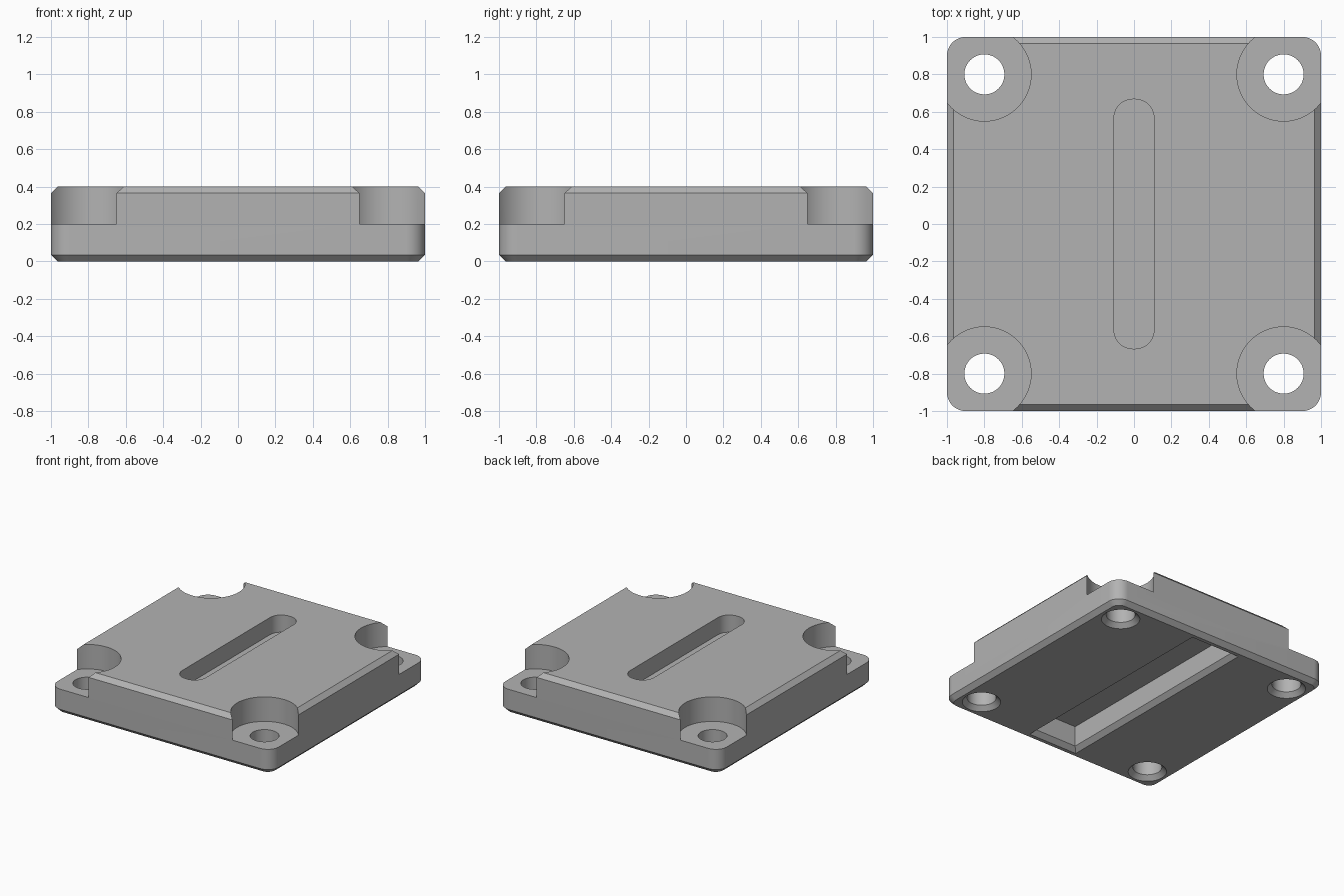
import bpy, math
from mathutils import Vector

if "Cube" in bpy.data.objects:
    bpy.data.objects.remove(bpy.data.objects["Cube"], do_unlink=True)

HEIGHT = 0.4
PAD_Z = 0.2        # height of the recessed corner pads
CHAMFER = 0.035
HOLE_POS = 0.8
STEPS = 12         # segments in each quarter turn


def rounded_outline(hx, hy, radius, grow=0.0):
    """Points of a rounded rectangle, offset outward by grow."""
    cx, cy, r = hx - radius, hy - radius, radius + grow
    points = []
    for quarter, (sx, sy) in enumerate([(1, 1), (-1, 1), (-1, -1), (1, -1)]):
        if radius == 0:
            points.append((sx * (hx + grow), sy * (hy + grow)))
            continue
        for i in range(STEPS + 1):
            a = (quarter + i / STEPS) * math.pi / 2
            points.append((sx * cx + r * math.cos(a), sy * cy + r * math.sin(a)))
    return points


def circle_outline(radius):
    n = STEPS * 4
    return [(radius * math.cos(math.tau * i / n), radius * math.sin(math.tau * i / n))
            for i in range(n)]


def loft(name, layers, centre=(0, 0)):
    """Closed solid through outlines stacked as (z, points)."""
    n = len(layers[0][1])
    verts = [Vector((x + centre[0], y + centre[1], z)) for z, pts in layers for x, y in pts]
    faces = [list(reversed(range(n))), list(range(len(verts) - n, len(verts)))]
    for k in range(len(layers) - 1):
        a = k * n
        faces += [[a + i, a + (i + 1) % n, a + n + (i + 1) % n, a + n + i] for i in range(n)]
    mesh = bpy.data.meshes.new(name)
    mesh.from_pydata(verts, [], faces)
    obj = bpy.data.objects.new(name, mesh)
    bpy.context.collection.objects.link(obj)
    return obj


def cut(target, cutter):
    """Subtract the cutter from the target and discard it."""
    cutter.hide_render = True
    mod = target.modifiers.new("cut", "BOOLEAN")
    mod.operation, mod.solver, mod.object = "DIFFERENCE", "EXACT", cutter
    bpy.context.view_layer.objects.active = target
    bpy.ops.object.modifier_apply(modifier=mod.name)
    bpy.data.objects.remove(cutter, do_unlink=True)


# Chamfered plate with rounded corners
plate = loft("mounting_plate", [
    (z, rounded_outline(1, 1, 0.1, grow))
    for z, grow in [(0, -CHAMFER), (CHAMFER, 0), (HEIGHT - CHAMFER, 0), (HEIGHT, -CHAMFER)]])

# Corner recesses and screw holes, countersunk underneath
hole_r = 0.107
for sx in (-1, 1):
    for sy in (-1, 1):
        centre = (sx * HOLE_POS, sy * HOLE_POS)
        # the far corner of the plate is cleared as well
        recess = loft("recess_cutter", [(z, circle_outline(0.25)) for z in (PAD_Z, 0.5)], centre)
        cut(plate, recess)
        hole = loft("hole_cutter", [
            (z, circle_outline(r)) for z, r in
            [(-CHAMFER, hole_r + 2 * CHAMFER), (CHAMFER, hole_r), (0.5, hole_r)]], centre)
        cut(plate, hole)

# Blind slot in the top
cut(plate, loft("slot_cutter", [
    (z, rounded_outline(0.107, 0.667, 0.1)) for z in (HEIGHT - 0.14, 0.5)]))

# Chamfered rectangular pocket underneath
cut(plate, loft("pocket_cutter", [
    (z, rounded_outline(0.187, 0.9, 0, grow))
    for z, grow in [(-CHAMFER, 2 * CHAMFER), (CHAMFER, 0), (PAD_Z, 0)]]))

# Plain grey finish
grey = bpy.data.materials.new("plain_grey")
grey.use_nodes = True
colour = (0.45, 0.45, 0.45, 1)
grey.diffuse_color = colour
grey.node_tree.nodes["Principled BSDF"].inputs["Base Color"].default_value = colour
plate.data.materials.clear()
plate.data.materials.append(grey)

bpy.ops.object.select_all(action="DESELECT")
plate.select_set(True)
bpy.context.view_layer.objects.active = plate
bpy.ops.object.shade_smooth_by_angle(angle=math.radians(30))
